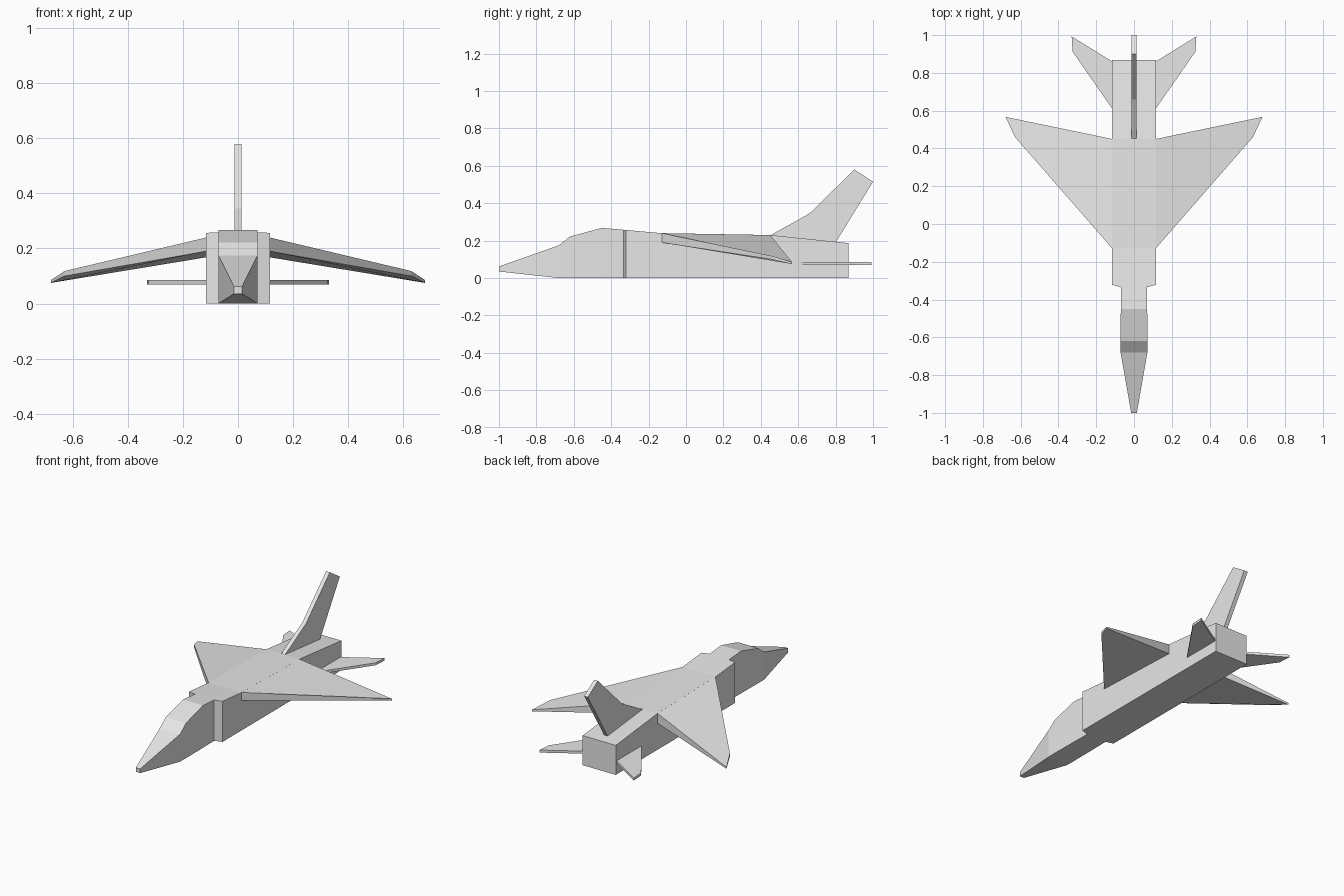
import bpy
import bmesh

cube = bpy.data.objects.get("Cube")
if cube:
    bpy.data.objects.remove(cube, do_unlink=True)

grey = bpy.data.materials.new("plain_grey")
grey.use_nodes = True
grey.diffuse_color = (0.8, 0.8, 0.8, 1)
grey.node_tree.nodes["Principled BSDF"].inputs["Base Color"].default_value = (0.8, 0.8, 0.8, 1)


def loft(name, rings, mirror=False):
    """Skin a chain of matching point rings and cap both ends."""
    bm = bmesh.new()
    loops = [[bm.verts.new(p) for p in ring] for ring in rings]
    for a, b in zip(loops, loops[1:]):
        for i in range(len(a)):
            j = (i + 1) % len(a)
            bm.faces.new((a[i], a[j], b[j], b[i]))
    bm.faces.new(loops[0])
    bm.faces.new(loops[-1])
    bmesh.ops.recalc_face_normals(bm, faces=bm.faces)
    mesh = bpy.data.meshes.new(name)
    bm.to_mesh(mesh)
    bm.free()
    mesh.materials.append(grey)
    obj = bpy.data.objects.new(name, mesh)
    bpy.context.collection.objects.link(obj)
    if mirror:
        obj.modifiers.new("Mirror", "MIRROR")
    return obj


# Fuselage: rectangular sections (y, half width, bottom, top) from nose to tail
sections = [
    (-1.0, 0.015, 0.035, 0.062),
    (-0.68, 0.071, 0, 0.175),
    (-0.62, 0.071, 0, 0.222),
    (-0.45, 0.070, 0, 0.268),
    (-0.335, 0.068, 0, 0.258),
    (-0.322, 0.116, 0, 0.257),
    (-0.13, 0.116, 0, 0.240),
    (0.45, 0.116, 0, 0.230),
    (0.868, 0.116, 0, 0.187),
]
loft("fuselage", [[(-w, y, lo), (w, y, lo), (w, y, hi), (-w, y, hi)]
                  for y, w, lo, hi in sections])

# Drooping delta wings: outline points (x, y, bottom, top)
wing = [
    (0.115, -0.13, 0.19, 0.24),
    (0.63, 0.46, 0.10, 0.118),
    (0.68, 0.567, 0.075, 0.085),
    (0.115, 0.45, 0.168, 0.23),
]
loft("wings", [[(x, y, lo) for x, y, lo, hi in wing],
               [(x, y, hi) for x, y, lo, hi in wing]], mirror=True)

# Flat swept tailplanes
tailplane = [(0.115, 0.61), (0.325, 0.912), (0.33, 0.993), (0.115, 0.86)]
loft("tailplanes", [[(x, y, z) for x, y in tailplane] for z in (0.07, 0.086)], mirror=True)

# Upright tail fin
fin = [(0.45, 0.228), (0.66, 0.345), (0.9, 0.58), (1.0, 0.515), (0.8, 0.19)]
loft("tail_fin", [[(x, y, z) for y, z in fin] for x in (-0.013, 0.013)])
